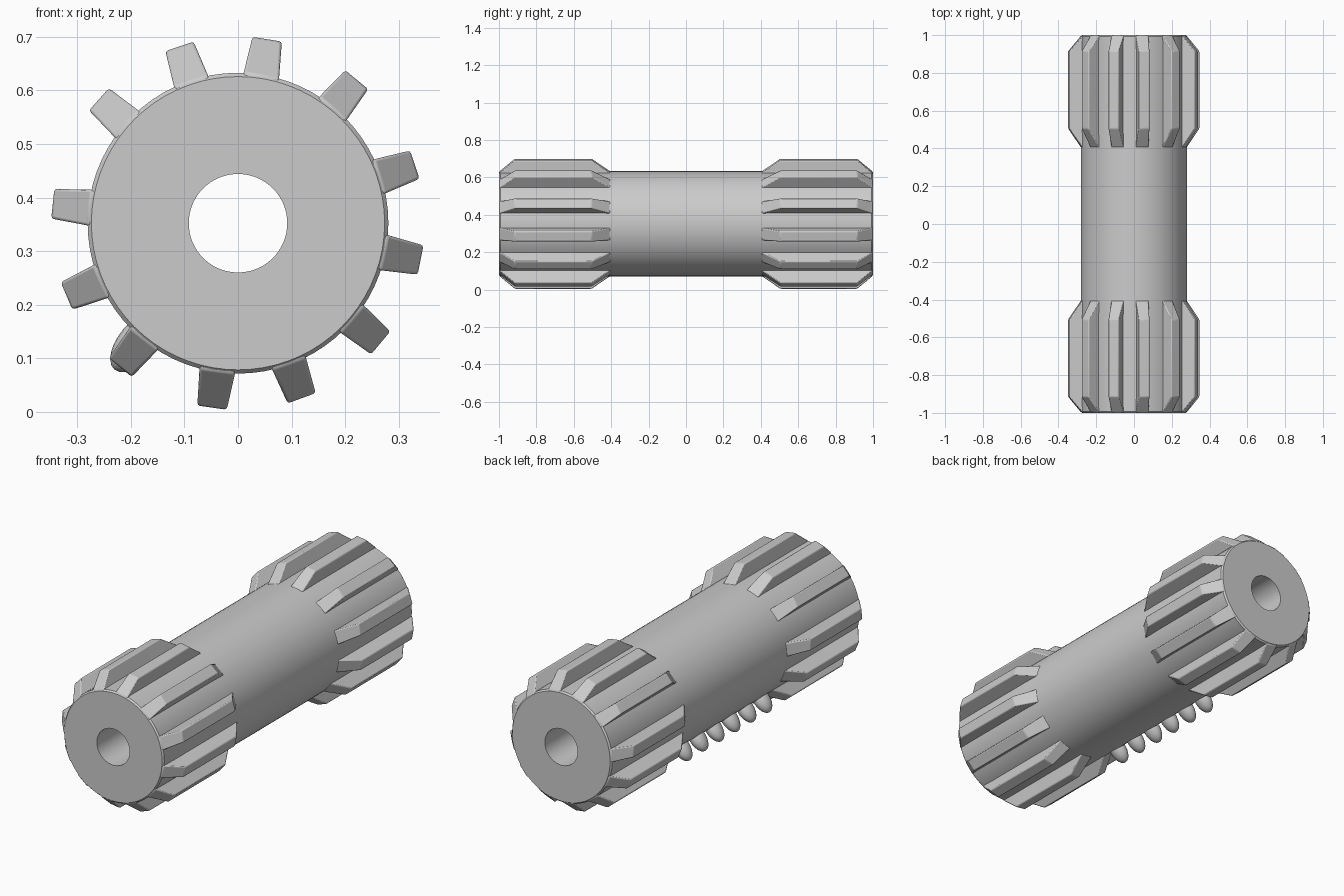
import bpy, bmesh, math
from mathutils import Vector

if "Cube" in bpy.data.objects:
    bpy.data.objects.remove(bpy.data.objects["Cube"])

CZ = 0.352          # height of the shaft axis
R_BODY, R_HOLE, R_TIP = 0.281, 0.092, 0.348
TOOTH_ANGLES = [18.3, 50.4, 81, 108.3, 138.3, 174, 203, 230.8, 262, 290, 320, 348.6]


def polar(angle, radial, side, y):
    """Point at a radial / sideways offset from the shaft axis."""
    c, s = math.cos(angle), math.sin(angle)
    return Vector((c * radial - s * side, y, CZ + s * radial + c * side))


def finish(bm, name, angle=35, bevel=0):
    bmesh.ops.recalc_face_normals(bm, faces=bm.faces)
    me = bpy.data.meshes.new(name)
    bm.to_mesh(me)
    bm.free()
    ob = bpy.data.objects.new(name, me)
    bpy.context.collection.objects.link(ob)
    if bevel:
        mod = ob.modifiers.new("soft_edges", 'BEVEL')
        mod.width, mod.segments = bevel, 2
        mod.limit_method, mod.angle_limit = 'ANGLE', math.radians(30)
    bpy.ops.object.select_all(action='DESELECT')
    ob.select_set(True)
    bpy.context.view_layer.objects.active = ob
    bpy.ops.object.shade_smooth_by_angle(angle=math.radians(angle))
    return ob


# Hollow shaft: closed profile (radius, y) turned around the y axis
profile = [(R_HOLE, -1), (R_BODY - 0.007, -1), (R_BODY, -0.992),
           (R_BODY, 0.992), (R_BODY - 0.007, 1), (R_HOLE, 1)]
N = 72
bm = bmesh.new()
rings = [[bm.verts.new(polar(2 * math.pi * i / N, r, 0, y)) for r, y in profile]
         for i in range(N)]
for i in range(N):
    a, b = rings[i], rings[(i + 1) % N]
    for j in range(len(profile)):
        k = (j + 1) % len(profile)
        bm.faces.new((a[j], a[k], b[k], b[j]))
finish(bm, "hollow_shaft")


# Ring of teeth with sloped ends, one ring at each end of the shaft
def tooth_ring(name, sign):
    bm = bmesh.new()
    stations = [(0.997, 0.279), (0.915, R_TIP), (0.505, R_TIP), (0.405, 0.279)]
    for deg in TOOTH_ANGLES:
        a = math.radians(deg)
        loops = []
        for y, tip in stations:
            half = 0.034 - 0.006 * (tip - 0.279) / (R_TIP - 0.279)
            section = [(0.24, -0.034), (tip, -half), (tip, half), (0.24, 0.034)]
            loops.append([bm.verts.new(polar(a, r, s, sign * y)) for r, s in section])
        for p, q in zip(loops, loops[1:]):
            for j in range(4):
                k = (j + 1) % 4
                bm.faces.new((p[j], p[k], q[k], q[j]))
        bm.faces.new(loops[0])
        bm.faces.new(loops[-1])
    finish(bm, name, 30, 0.005)


tooth_ring("front_teeth", -1)
tooth_ring("back_teeth", 1)

# Row of small rounded studs low on the left side of the shaft
bm = bmesh.new()
a = math.radians(229.8)
for i in range(6):
    new = bmesh.ops.create_uvsphere(bm, u_segments=20, v_segments=12, radius=1)["verts"]
    for v in new:
        v.co = polar(a, 0.288 + 0.07 * v.co.z, 0.036 * v.co.x,
                     -0.34 + 0.128 * i + 0.043 * v.co.y)
finish(bm, "underside_studs", 60)
